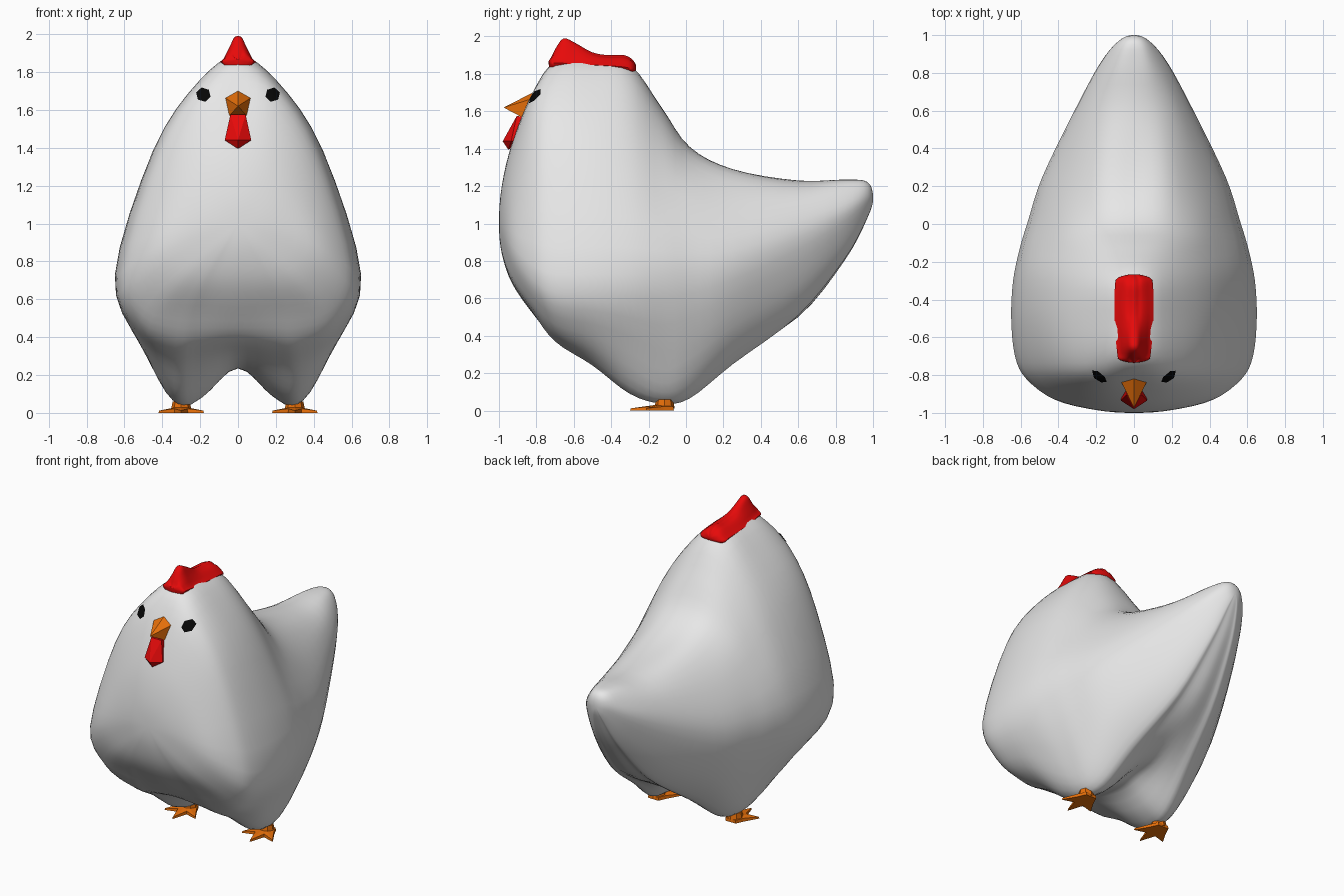
import bpy, bmesh, math
from mathutils import Vector
from mathutils.bvhtree import BVHTree

if "Cube" in bpy.data.objects:
    bpy.data.objects.remove(bpy.data.objects["Cube"])


def material(name, rgb):
    m = bpy.data.materials.new(name)
    m.diffuse_color = (*rgb, 1)
    m.use_nodes = True
    m.node_tree.nodes["Principled BSDF"].inputs["Base Color"].default_value = m.diffuse_color
    return m


WHITE = material("white feathers", (0.8, 0.8, 0.8))
RED = material("red skin", (0.8, 0.003, 0.003))
ORANGE = material("orange horn", (0.8, 0.16, 0.003))
BLACK = material("black eye", (0.002, 0.002, 0.002))


def finish(bm, name, mat, smooth=None):
    bmesh.ops.recalc_face_normals(bm, faces=bm.faces)
    mesh = bpy.data.meshes.new(name)
    bm.to_mesh(mesh)
    bm.free()
    ob = bpy.data.objects.new(name, mesh)
    bpy.context.collection.objects.link(ob)
    mesh.materials.append(mat)
    if smooth:
        for o in bpy.context.selected_objects:
            o.select_set(False)
        bpy.context.view_layer.objects.active = ob
        ob.select_set(True)
        bpy.ops.object.shade_smooth_by_angle(angle=math.radians(smooth))
    return ob


def spline(a, b, c, d, t):
    return 0.5 * (2 * b + (c - a) * t + (2 * a - 5 * b + 4 * c - d) * t * t
                  + (3 * b - a - 3 * c + d) * t ** 3)


def flip(v):
    return Vector((-v.x, v.y, v.z))


def dense_ring(half, n):
    """Smooth a half section (top centre to bottom centre) and mirror it."""
    p = [flip(half[1])] + half + [flip(half[-2])]
    pts = [spline(*p[i:i + 4], k / n) for i in range(len(half) - 1) for k in range(n)]
    pts.append(half[-1])
    return pts + [flip(v) for v in pts[-2:0:-1]]


def loft(name, mat, halves, front, back, n=4, smooth=60):
    """Skin through half sections, closed by a rounded pole at each end."""
    rings = [dense_ring(h, n) for h in halves]
    count = len(rings[0])

    def ghost(ring, pole):
        return [Vector((-v.x, v.y, 2 * pole.z - v.z)) for v in ring]

    rows = ([ghost(rings[0], front), [front] * count] + rings
            + [[back] * count, ghost(rings[-1], back)])
    bm = bmesh.new()
    prev = [bm.verts.new(front)] * count
    last = len(rows) - 4
    for i in range(last + 1):
        for k in range(1, n + 1):
            if i == last and k == n:
                cur = [bm.verts.new(back)] * count
            else:
                cur = [bm.verts.new(spline(*(rows[i + m][j] for m in range(4)), k / n))
                       for j in range(count)]
            for j in range(count):
                j2 = (j + 1) % count
                quad = [prev[j], prev[j2], cur[j2], cur[j]]
                bm.faces.new(list(dict.fromkeys(quad)))
            prev = cur
    return finish(bm, name, mat, smooth)


def hull(name, mat, pts):
    bm = bmesh.new()
    for p in pts:
        bm.verts.new(p)
    bmesh.ops.convex_hull(bm, input=bm.verts)
    return finish(bm, name, mat)


# Body sections from chest to tail:
# y, top z, shoulder x z, side x z, widest x z, thigh x z, leg lobe z, belly z
BODY = [
    (-.985, 1.20, .09, 1.17, .17, 1.08, .20, .97, .15, .88, .85, .84),
    (-.93, 1.43, .16, 1.38, .30, 1.19, .42, .88, .33, .73, .69, .68),
    (-.82, 1.70, .19, 1.655, .39, 1.36, .57, .78, .47, .58, .53, .52),
    (-.70, 1.865, .205, 1.74, .43, 1.40, .63, .73, .52, .46, .375, .39),
    (-.50, 1.885, .205, 1.75, .45, 1.38, .65, .73, .53, .40, .25, .32),
    (-.30, 1.85, .20, 1.71, .44, 1.33, .64, .73, .49, .31, .10, .26),
    (-.13, 1.62, .20, 1.53, .43, 1.20, .605, .73, .435, .22, .045, .235),
    (.02, 1.41, .20, 1.36, .41, 1.13, .56, .74, .43, .28, .075, .255),
    (.25, 1.29, .19, 1.26, .375, 1.06, .485, .78, .40, .45, .26, .30),
    (.60, 1.23, .14, 1.20, .25, 1.10, .315, .92, .26, .67, .52, .50),
    (.85, 1.235, .08, 1.22, .145, 1.15, .18, 1.05, .145, .91, .82, .805),
    (.97, 1.222, .04, 1.212, .068, 1.18, .08, 1.13, .065, 1.07, 1.035, 1.03),
]
halves = []
for y, zt, x1, z1, x2, z2, x3, z3, x4, z4, z5, zc in BODY:
    section = [(0, zt), (x1, z1), (x2, z2), (x3, z3), (x4, z4), (.52 * x3, z5),
               (.31 * x3, z5 + .22 * (zc - z5)), (0, zc)]
    halves.append([Vector((x, y, z)) for x, z in section])
body = loft("body", WHITE, halves, Vector((0, -1, 1.0)), Vector((0, 1, 1.14)))

# Comb: y, ridge z, half width, flare z
COMB = [(-.72, 1.89, .07, 1.872), (-.695, 1.94, .08, 1.872), (-.655, 1.99, .085, 1.872),
        (-.60, 1.97, .09, 1.865), (-.50, 1.915, .095, 1.862), (-.41, 1.90, .096, 1.858),
        (-.33, 1.90, .093, 1.852), (-.285, 1.875, .08, 1.842)]
halves = []
for y, top, w, flare in COMB:
    section = [(0, top), (.25 * w, top - .01), (.5 * w, (top + flare) / 2 + .005),
               (.88 * w, flare), (1.04 * w, flare - .024), (0, 1.79)]
    halves.append([Vector((x, y, z)) for x, z in section])
loft("comb", RED, halves, Vector((0, -.735, 1.865)), Vector((0, -.266, 1.835)), n=3)

# Beak and wattle
hull("beak", ORANGE, [(0, -.82, 1.70), (0, -.975, 1.62)] +
     [(s * x, y, z) for s in (-1, 1) for x, y, z in ((.07, -.83, 1.665), (.045, -.88, 1.57))])
hull("wattle", RED, [(0, -.98, 1.44), (0, -.95, 1.395), (0, -.90, 1.42)] +
     [(s * x, y, z) for s in (-1, 1) for x, y, z in
      ((.04, -.905, 1.575), (.04, -.86, 1.57), (.07, -.935, 1.44), (.06, -.89, 1.44))])

# Eyes: thin hexagons laid onto the face
mesh = body.data
tree = BVHTree.FromPolygons([v.co for v in mesh.vertices], [p.vertices[:] for p in mesh.polygons])
for side, label in ((-1, "left"), (1, "right")):
    bm = bmesh.new()

    def on_face(x, z):
        hit, normal, _, _ = tree.ray_cast(Vector((side * x, -3, z)), Vector((0, 1, 0)))
        return bm.verts.new(hit + normal * .007)

    centre = on_face(.18, 1.677)
    rim = [on_face(.18 + .039 * math.cos(k * math.pi / 3 + .3),
                   1.677 + .038 * math.sin(k * math.pi / 3 + .3)) for k in range(6)]
    for k in range(6):
        bm.faces.new((centre, rim[k], rim[(k + 1) % 6]))
    eye = finish(bm, label + "_eye", BLACK)
    if sum((p.normal.y for p in eye.data.polygons)) > 0:
        eye.data.flip_normals()

# Feet: three pointed toes, a flat sole and a short ankle
HALF_SOLE = [(0, -.30), (.035, -.19), (.12, -.215), (.065, -.12), (.04, -.065)]
for side, label in ((-1, "left"), (1, "right")):
    outline = HALF_SOLE + [(-x, y) for x, y in HALF_SOLE[:0:-1]]
    bm = bmesh.new()
    low = [bm.verts.new((side * .3 + x, y, 0)) for x, y in outline]
    high = [bm.verts.new((side * .3 + x * .97, -.12 + (y + .12) * .97,
                          .012 if y < -.2 else .022)) for x, y in outline]
    bm.faces.new(low)
    hub = bm.verts.new((side * .3, -.13, .035))
    for k in range(len(low)):
        j = (k + 1) % len(low)
        bm.faces.new((low[k], low[j], high[j], high[k]))
        bm.faces.new((high[k], high[j], hub))
    finish(bm, label + "_foot", ORANGE)
    bm = bmesh.new()
    bmesh.ops.create_cone(bm, cap_ends=True, segments=8, radius1=.055, radius2=.045, depth=.05)
    bmesh.ops.translate(bm, verts=bm.verts, vec=(side * .3, -.115, .035))
    finish(bm, label + "_ankle", ORANGE)
